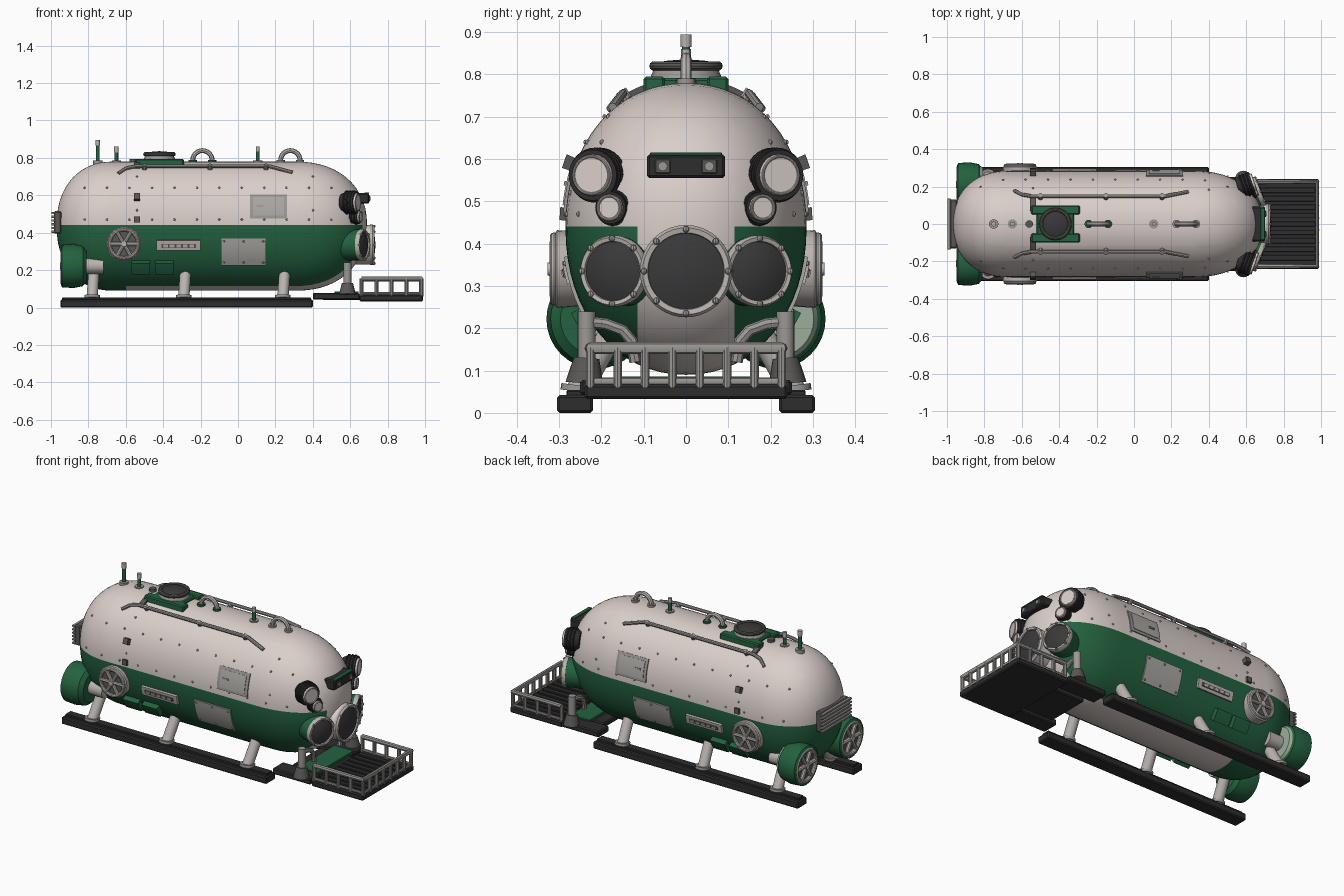
import bpy, bmesh, math
from mathutils import Vector, Matrix

if "Cube" in bpy.data.objects:
    bpy.data.objects.remove(bpy.data.objects["Cube"])


def material(name, r, g, b):
    m = bpy.data.materials.new(name)
    m.use_nodes = True
    m.diffuse_color = (r, g, b, 1)
    m.node_tree.nodes["Principled BSDF"].inputs["Base Color"].default_value = (r, g, b, 1)
    return m


CREAM = material("cream paint", 0.7, 0.62, 0.59)
GREEN = material("green paint", 0.017, 0.122, 0.05)
MINT = material("faded green", 0.33, 0.42, 0.33)
DARK = material("dark rubber", 0.026, 0.026, 0.026)
GREY = material("grey metal", 0.33, 0.315, 0.3)
PLATE = material("grey plate", 0.4, 0.39, 0.37)
PALE = material("pale metal", 0.49, 0.45, 0.425)
GUN = material("gunmetal", 0.1, 0.097, 0.092)
GLASS = material("dark glass", 0.042, 0.041, 0.041)
SIDES = (("front", -1), ("back", 1))
W, UP, DOWN, MID, POW = 0.285, 0.34, 0.35, 0.44, 2.12
TAIL, NOSE = -0.97, 0.69


# ---- helpers ----
def finish(name, bm, *mats):
    bmesh.ops.remove_doubles(bm, verts=bm.verts, dist=1e-5)
    bmesh.ops.recalc_face_normals(bm, faces=bm.faces)
    for e in bm.edges:
        e.smooth = len(e.link_faces) == 2 and e.calc_face_angle(0) < 0.6
    for f in bm.faces:
        f.smooth = True
    me = bpy.data.meshes.new(name)
    bm.to_mesh(me)
    bm.free()
    for m in mats:
        me.materials.append(m)
    bpy.context.collection.objects.link(bpy.data.objects.new(name, me))


def frame(c, axis):
    return Matrix.Translation(c) @ Vector(axis).to_track_quat('Z', 'Y').to_matrix().to_4x4()


def lathe(name, c, axis, profile, mat, closed=False, steps=32):
    bm = bmesh.new()
    vs = [bm.verts.new((r, 0, h)) for r, h in profile]
    es = [bm.edges.new(p) for p in zip(vs, vs[1:])]
    if closed:
        es.append(bm.edges.new((vs[-1], vs[0])))
    bmesh.ops.spin(bm, geom=vs + es, cent=(0, 0, 0), axis=(0, 0, 1),
                   angle=math.tau, steps=steps)
    bm.transform(frame(c, axis))
    finish(name, bm, mat)


def rod(name, a, b, r, mat, r2=None, steps=20):
    d = Vector(b) - Vector(a)
    top = r if r2 is None else r2
    lathe(name, a, d, [(0, 0), (r, 0), (top, d.length), (0, d.length)], mat, steps=steps)


def ring(name, c, axis, R, r, mat):
    prof = [(R + r * math.cos(i * math.tau / 10), r * math.sin(i * math.tau / 10)) for i in range(10)]
    lathe(name, c, axis, prof, mat, True)


def box(name, c, size, mat, bevel=0.006):
    bm = bmesh.new()
    bmesh.ops.create_cube(bm, size=1)
    bm.transform(Matrix.Translation(c) @ Matrix.Diagonal((*size, 1)))
    bmesh.ops.bevel(bm, geom=bm.edges[:], offset=bevel, segments=1, affect='EDGES')
    finish(name, bm, mat)


def tube(name, pts, r, mat):
    cu = bpy.data.curves.new(name, 'CURVE')
    cu.dimensions, cu.bevel_depth, cu.bevel_resolution, cu.use_fill_caps = '3D', r, 2, True
    sp = cu.splines.new('POLY')
    sp.points.add(len(pts) - 1)
    for p, co in zip(sp.points, pts):
        p.co = (*co, 1)
    tmp = bpy.data.objects.new(name + "_path", cu)
    bm = bmesh.new()
    bm.from_mesh(bpy.data.meshes.new_from_object(tmp))
    bpy.data.objects.remove(tmp)
    finish(name, bm, mat)


def bolts(name, points, r, mat):
    bm = bmesh.new()
    for p in points:
        bmesh.ops.create_uvsphere(bm, u_segments=8, v_segments=5, radius=r, matrix=Matrix.Translation(p))
    finish(name, bm, mat)


def taper(x):
    t = (x - 0.31) / (NOSE - 0.31) if x > 0 else (-0.67 - x) / (-0.67 - TAIL)
    return max(0, 1 - max(0, t) ** 2.2) ** (1 / 2.2)


def skin(x, z, side, lift=0):
    """Point on the hull side, lifted along the surface normal."""
    s, h = taper(x), UP if z > MID else DOWN
    y = W * s * (1 - (abs(z - MID) / h / s) ** POW) ** (1 / POW)
    p = Vector((x, y, z)) + Vector((0, y / W ** 2, (z - MID) / h ** 2)).normalized() * lift
    return Vector((p.x, p.y * side, p.z))


def patch(name, side, x0, x1, z0, z1, lift, mat):
    bm, n = bmesh.new(), 6
    layers = [[[bm.verts.new(skin(x0 + (x1 - x0) * i / n, z0 + (z1 - z0) * j / n, side, l))
                for j in range(n + 1)] for i in range(n + 1)] for l in (lift, -0.01)]
    for g in layers:
        for i in range(n):
            for j in range(n):
                bm.faces.new((g[i][j], g[i + 1][j], g[i + 1][j + 1], g[i][j + 1]))
    bmesh.ops.bridge_loops(bm, edges=[e for e in bm.edges if e.is_boundary])
    finish(name, bm, mat)


def porthole(name, c, axis, r, depth, mat):
    m = frame(c, axis)
    rod(name + "_housing", m @ Vector((0, 0, -depth)), c, r * 0.98, mat, steps=40)
    lathe(name + "_rim", c, axis, [(r * 0.8, -0.01), (r, -0.01), (r * 1.01, 0.004),
                                   (r * 0.95, 0.014), (r * 0.84, 0.012)], PALE, True, 40)
    lathe(name + "_glass", c, axis, [(r * 0.84, 0.004), (r * 0.6, 0.012), (r * 0.3, 0.018), (0, 0.02)], GLASS)
    bolts(name + "_bolts", [m @ Vector((r * 0.92 * math.cos(a), r * 0.92 * math.sin(a), 0.013))
                            for a in (k * math.tau / 8 for k in range(8))], 0.008, GREY)


def rotor(name, c, axis, R):
    m = frame(c, axis)
    ring(name + "_rim", c, axis, R * 0.9, R * 0.12, PALE)
    rod(name + "_back", m @ Vector((0, 0, -0.02)), m @ Vector((0, 0, -0.008)), R * 0.88, GUN)
    rod(name + "_hub", m @ Vector((0, 0, -0.015)), m @ Vector((0, 0, 0.015)), R * 0.24, PALE, R * 0.18)
    for k in range(6):
        a = k * math.tau / 6
        rod(f"{name}_spoke_{k}", c, m @ Vector((R * 0.88 * math.cos(a), R * 0.88 * math.sin(a), 0)),
            R * 0.12, PALE, steps=8)


# ---- hull: tapered rounded section, cut along its paint lines ----
bm, N = bmesh.new(), 64
xs = [-0.67 + (TAIL + 0.67) * math.sin(k * math.pi / 28) for k in range(14, -1, -1)]
xs += [-0.67 + 0.98 * k / 8 for k in range(1, 8)]
xs += [0.31 + (NOSE - 0.31) * math.sin(k * math.pi / 28) for k in range(15)]
rows = []
for x in xs:
    row, s = [], taper(x)
    for k in range(N):
        c, d = (math.copysign(abs(v) ** (2 / POW), v) if abs(v) > 1e-9 else 0
                for v in (math.cos(k * math.tau / N), math.sin(k * math.tau / N)))
        row.append(bm.verts.new((x, W * s * c, MID + (UP if d > 0 else DOWN) * s * d)))
    rows.append(row)
for a, b in zip(rows, rows[1:]):
    for k in range(N):
        bm.faces.new((a[k], a[k - 1], b[k - 1], b[k]))
bmesh.ops.remove_doubles(bm, verts=bm.verts, dist=1e-4)
for co, no in (((0, 0.115, 0), (0, 1, 0)), ((0, -0.115, 0), (0, 1, 0)), ((-0.6, 0, 0), (1, 0, 0))):
    bmesh.ops.bisect_plane(bm, geom=bm.verts[:] + bm.edges[:] + bm.faces[:], plane_co=co, plane_no=no)
for f in bm.faces:
    c = f.calc_center_median()
    f.material_index = int(c.z < MID and (abs(c.y) > 0.115 or c.x < -0.6))
finish("hull", bm, CREAM, GREEN)

# ---- nose windows and camera bar ----
porthole("centre_window", (0.715, 0, 0.335), (1, 0, 0), 0.108, 0.12, CREAM)
box("camera_bar", (0.655, 0, 0.583), (0.09, 0.185, 0.056), DARK)
box("camera_hood", (0.688, 0, 0.612), (0.024, 0.17, 0.008), GREEN, 0.002)
for k in (-0.055, 0.055):
    box("camera_lens_frame", (0.7, k, 0.583), (0.01, 0.036, 0.034), GUN, 0.002)
    rod("camera_lens", (0.69, k, 0.583), (0.709, k, 0.583), 0.011, GREY)

for tag, s in SIDES:
    # ---- side windows and lamps ----
    porthole(tag + "_window", (0.665, s * 0.17, 0.335), (1, s * 0.4, 0), 0.084, 0.11, GREEN)
    for part, c, r, d in (("main_lamp", (0.63, s * 0.22, 0.562), 0.06, 0.08),
                          ("small_lamp", (0.645, s * 0.178, 0.485), 0.038, 0.07)):
        m = frame(c, (1, s * 0.35, 0))
        lathe(f"{tag}_{part}", c, (1, s * 0.35, 0),
              [(0, -d), (r * 0.75, -d), (r, -d * 0.6), (r, 0.002), (r * 0.85, 0.002), (0, 0)], DARK)
        rod(f"{tag}_{part}_lens", m @ Vector((0, 0, -0.01)), m @ Vector((0, 0, 0.012)), r * 0.86, CREAM, r * 0.8)
        ring(f"{tag}_{part}_bezel", m @ Vector((0, 0, 0.011)), (1, s * 0.35, 0), r * 0.74, 0.004, PALE)
        for k in range(3):
            ring(f"{tag}_{part}_fin_{k}", m @ Vector((0, 0, -0.014 - 0.018 * k)), (1, s * 0.35, 0), r, 0.005, DARK)

    # ---- flank fittings ----
    patch(tag + "_hatch_frame", s, 0.063, 0.263, 0.475, 0.603, 0.006, GREY)
    patch(tag + "_hatch_plate", s, 0.08, 0.245, 0.49, 0.588, 0.009, PLATE)
    patch(tag + "_hatch_handle", s, 0.1, 0.135, 0.535, 0.545, 0.014, GREY)
    patch(tag + "_service_panel", s, -0.09, 0.15, 0.23, 0.37, 0.008, PLATE)
    bolts(tag + "_panel_bolts", [skin(x, z, s, 0.008) for x in (-0.075, 0.03, 0.135) for z in (0.245, 0.355)],
          0.006, GREY)
    patch(tag + "_vent", s, -0.435, -0.2, 0.308, 0.36, 0.014, PALE)
    patch(tag + "_vent_slot", s, -0.41, -0.225, 0.324, 0.344, 0.018, GUN)
    for k in range(5):
        patch(f"{tag}_vent_bar_{k}", s, -0.4 + 0.035 * k, -0.375 + 0.035 * k, 0.326, 0.342, 0.021, PALE)
    for x in (-0.57, -0.445):
        patch(tag + "_green_locker", s, x, x + 0.1, 0.195, 0.25, 0.03, GREEN)
    for z, lift in ((0.455, 0.014), (0.57, 0.028), (0.742, 0.012)):
        patch(tag + "_hinge", s, -0.555, -0.525, z, z + 0.03, lift, GUN)
    lathe(tag + "_side_thruster", (-0.61, s * 0.25, 0.34), (0, s, 0),
          [(0, 0), (0.088, 0), (0.092, 0.055), (0.075, 0.065), (0.07, 0.05), (0, 0.05)], PALE)
    rotor(tag + "_side_rotor", (-0.61, s * 0.312, 0.34), (0, s, 0), 0.085)
    bolts(tag + "_rivets", [skin(-0.82 + 0.12 * k, z, s) for k in range(12) for z in (0.47, 0.64)]
          + [skin(x, z, s) for x in (-0.54, 0.4) for z in (0.52, 0.7)], 0.006, PALE)

    # ---- tail thrusters ----
    c = (-0.88, s * 0.212, 0.222)
    lathe(tag + "_tail_duct", c, (-1, 0, 0),
          [(0, -0.07), (0.085, -0.07), (0.108, -0.05), (0.118, 0), (0.114, 0.06), (0.1, 0.067),
           (0.09, 0.03), (0, 0.03)], GREEN)
    rotor(tag + "_tail_rotor", (-0.938, c[1], c[2]), (-1, 0, 0), 0.1)
    rod(tag + "_tail_mount", (-0.82, c[1], c[2]), (-0.72, c[1], c[2]), 0.042, PALE)

    # ---- landing skids ----
    box(tag + "_skid", (-0.275, s * 0.262, 0.021), (1.35, 0.085, 0.042), DARK)
    box(tag + "_skid_cap", (-0.275, s * 0.258, 0.046), (1.33, 0.05, 0.016), DARK, 0.003)
    for k, x in enumerate((-0.78, -0.29, 0.24)):
        rod(f"{tag}_skid_leg_{k}", (x, s * 0.255, 0.05), (x + 0.01, s * 0.17, 0.2), 0.03, PALE)
        rod(f"{tag}_leg_foot_{k}", (x, s * 0.255, 0.05), (x, s * 0.253, 0.065), 0.042, GREY)

    # ---- roof hand rails ----
    tube(tag + "_roof_rail", [skin(-0.64, 0.715, s, 0.004), skin(-0.6, 0.735, s, 0.012)]
         + [skin(-0.55 + 0.08 * k, 0.742, s, 0.016) for k in range(10)] + [skin(0.29, 0.72, s, 0.004)], 0.01, GREY)
    for x in (-0.5, -0.15, 0.15):
        rod(tag + "_rail_post", skin(x, 0.742, s), skin(x, 0.742, s, 0.024), 0.014, GREY, steps=10)

    # ---- basket arms ----
    rod(tag + "_arm_base", (0.585, s * 0.24, 0.07), (0.585, s * 0.235, 0.13), 0.045, GUN, 0.03)
    rod(tag + "_arm_post", (0.585, s * 0.235, 0.1), (0.585, s * 0.235, 0.24), 0.021, GREY)
    tube(tag + "_arm_pipe", [(0.585, s * y, z) for y, z in
                             ((0.235, 0.215), (0.19, 0.21), (0.15, 0.195), (0.128, 0.17), (0.12, 0.12))], 0.014, GREY)
    box(tag + "_arm_deck", (0.525, s * 0.2, 0.06), (0.25, 0.1, 0.035), DARK)

# faded intake face on the back tail thruster
rod("back_intake_face", (-0.83, 0.212, 0.222), (-0.808, 0.212, 0.222), 0.104, MINT, 0.09, 32)

# ---- front basket ----
box("basket_floor", (0.82, 0, 0.05), (0.34, 0.48, 0.034), DARK)
box("basket_bracket", (0.56, 0, 0.055), (0.22, 0.26, 0.03), DARK)
box("basket_hinge_plate", (0.58, 0, 0.076), (0.13, 0.34, 0.02), GREEN, 0.003)
for k in range(9):
    box(f"floor_slat_{k}", (0.82, -0.18 + 0.045 * k, 0.07), (0.3, 0.028, 0.012), DARK, 0.002)
corners = [(0.66, -0.226), (0.98, -0.226), (0.98, 0.226), (0.66, 0.226)]
for z, r in ((0.153, 0.014), (0.075, 0.009)):
    tube("basket_rail", [(x, y, z) for x, y in corners], r, GREY)
posts = [(0.98, -0.226 + 0.0646 * k) for k in range(8)]
posts += [(x, s * 0.226) for x in (0.66, 0.74, 0.82, 0.9) for s in (-1, 1)]
for k, (x, y) in enumerate(posts):
    rod(f"basket_post_{k}", (x, y, 0.06), (x, y, 0.155), 0.011, GREY, steps=10)

# ---- roof hatch ----
for s in (-1, 1):
    box("hatch_pad", (-0.42, s * 0.075, 0.77), (0.26, 0.05, 0.05), GREEN)
box("hatch_base", (-0.42, 0, 0.772), (0.2, 0.16, 0.04), GREEN)
rod("hatch_collar", (-0.42, 0, 0.78), (-0.42, 0, 0.815), 0.09, GREY, 0.075)
ring("hatch_rim", (-0.42, 0, 0.82), (0, 0, 1), 0.076, 0.011, GUN)
lathe("hatch_lid", (-0.42, 0, 0.822), (0, 0, 1), [(0.072, 0), (0.05, 0.01), (0, 0.014)], GLASS)

# ---- lifting eyes and masts ----
for x in (-0.19, 0.28):
    tube("lifting_eye", [(x + 0.052 * math.cos(k * math.pi / 12), 0, 0.787 + 0.052 * math.sin(k * math.pi / 12))
                         for k in range(13)], 0.013, PALE)
    for d in (-0.052, 0.052):
        rod("eye_foot", (x + d, 0, 0.765), (x + d, 0, 0.79), 0.022, GREEN if x < 0 else GREY)
for x, top, r in ((-0.75, 0.895, 0.013), (-0.65, 0.86, 0.012), (0.105, 0.86, 0.01)):
    rod("mast_foot", (x, 0, 0.75), (x, 0, 0.785), 0.025, GREY)
    rod("mast", (x, 0, 0.77), (x, 0, top - 0.025), 0.01, GREEN)
    rod("mast_tip", (x, 0, top - 0.03), (x, 0, top), r, PALE)
rod("roof_valve", (-0.56, 0, 0.77), (-0.56, 0, 0.795), 0.02, GUN)

# ---- tail radiator ----
box("tail_radiator", (-0.965, 0, 0.455), (0.04, 0.26, 0.12), GUN)
for k in range(6):
    box(f"radiator_fin_{k}", (-0.988, 0, 0.405 + 0.02 * k), (0.02, 0.27, 0.012), GREY, 0.002)
